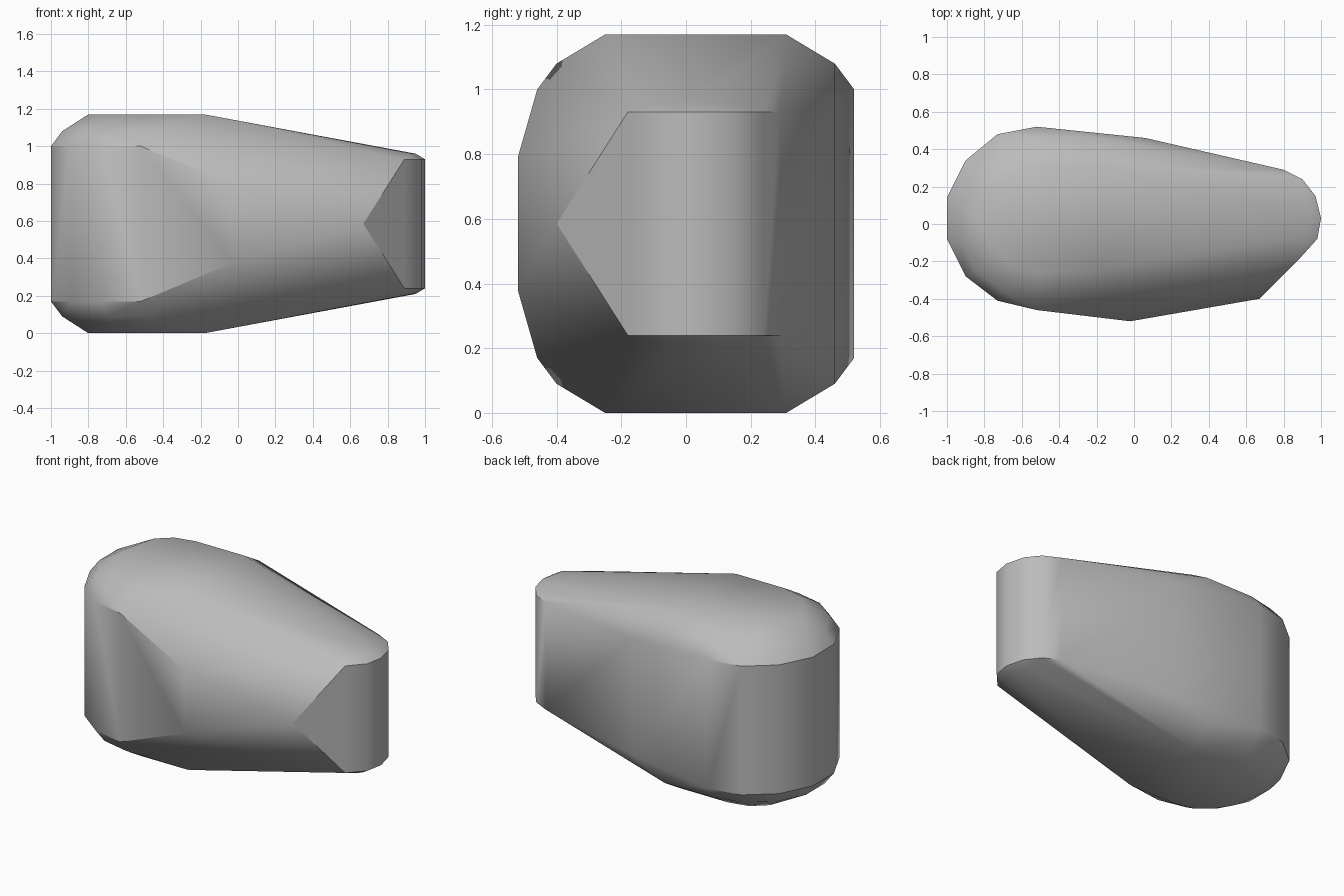
import bpy
import bmesh

cube = bpy.data.objects.get("Cube")
if cube:
    bpy.data.objects.remove(cube, do_unlink=True)

HEIGHT = 1.17

# Stone colour
stone = bpy.data.materials.new("stone grey")
stone.use_nodes = True
grey = (0.5, 0.5, 0.5, 1)
stone.diffuse_color = grey
bsdf = stone.node_tree.nodes["Principled BSDF"]
bsdf.inputs["Base Color"].default_value = grey
bsdf.inputs["Roughness"].default_value = 0.8

# Upper half of the boulder as rings: height -> corners in plan
rings = [
    # wall rim around the blunt end
    (1.0, [(-0.52, 0.52), (-0.73, 0.48), (-0.9, 0.34), (-1, 0.14),
           (-1, -0.08), (-0.9, -0.28), (-0.73, -0.41), (-0.52, -0.46)]),
    # wall rim around the narrow end
    (0.93, [(0.8, 0.29), (0.9, 0.24), (0.97, 0.15), (1, 0.03),
            (0.98, -0.08), (0.89, -0.18)]),
    # long side bulges
    (0.96, [(0.06, 0.46)]),
    (0.79, [(-0.02, -0.52)]),
    (HEIGHT / 2, [(0.67, -0.4)]),
    # middle of the rounded shoulder
    (1.08, [(-0.17, 0.46), (-0.51, 0.46), (-0.69, 0.42), (-0.85, 0.3),
            (-0.94, 0.12), (-0.94, -0.07), (-0.85, -0.25), (-0.7, -0.36),
            (-0.52, -0.4)]),
    # flat cap and its sloping tip
    (HEIGHT, [(-0.18, 0.31), (-0.52, 0.31), (-0.65, 0.28), (-0.74, 0.2),
              (-0.8, -0.04), (-0.74, -0.14), (-0.65, -0.22),
              (-0.52, -0.25), (-0.18, -0.25)]),
    (0.96, [(0.95, 0.03), (0.93, 0.12), (0.93, -0.07)]),
]

# Mirror the rings top to bottom and wrap them in a faceted skin
bm = bmesh.new()
for z, corners in rings:
    for x, y in corners:
        for level in {z, HEIGHT - z}:
            bm.verts.new((x, y, level))
hull = bmesh.ops.convex_hull(bm, input=bm.verts[:])
loose = [v for v in bm.verts if not v.link_faces]
bmesh.ops.delete(bm, geom=loose, context="VERTS")
bmesh.ops.dissolve_limit(bm, angle_limit=0.02, verts=bm.verts[:], edges=bm.edges[:])
bmesh.ops.recalc_face_normals(bm, faces=bm.faces[:])

mesh = bpy.data.meshes.new("boulder")
bm.to_mesh(mesh)
bm.free()
mesh.materials.append(stone)
boulder = bpy.data.objects.new("boulder", mesh)
bpy.context.collection.objects.link(boulder)

# Soft shading with the stronger rims kept crisp
bpy.ops.object.select_all(action="DESELECT")
boulder.select_set(True)
bpy.context.view_layer.objects.active = boulder
bpy.ops.object.shade_smooth_by_angle(angle=0.6)
